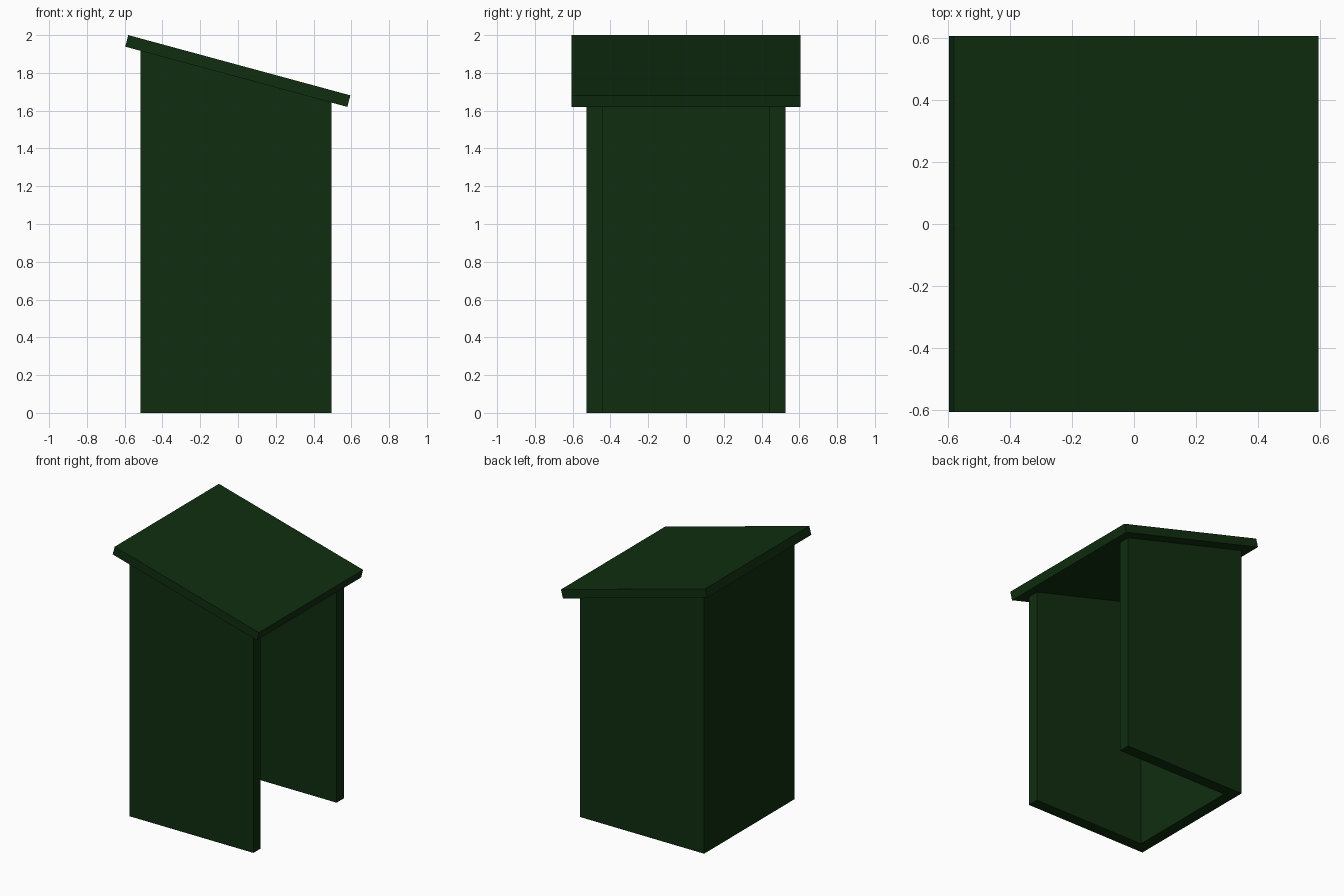
import bpy

if "Cube" in bpy.data.objects:
    bpy.data.objects.remove(bpy.data.objects["Cube"])

green = bpy.data.materials.new("dark green")
green.diffuse_color = (0.005, 0.027, 0.005, 1)
green.use_nodes = True
green.node_tree.nodes["Principled BSDF"].inputs["Base Color"].default_value = green.diffuse_color


def prism(name, profile, y0, y1):
    """Extrude an (x, z) profile, listed counter-clockwise from -y, between y0 and y1."""
    n = len(profile)
    verts = [(x, y, z) for y in (y0, y1) for x, z in profile]
    faces = [tuple(range(n)), tuple(reversed(range(n, 2 * n)))]
    faces += [(i, i + n, (i + 1) % n + n, (i + 1) % n) for i in range(n)]
    mesh = bpy.data.meshes.new(name)
    mesh.from_pydata(verts, [], faces)
    mesh.materials.append(green)
    obj = bpy.data.objects.new(name, mesh)
    bpy.context.collection.objects.link(obj)
    return obj


X0, X1 = -0.517, 0.495      # wall extent
HALF, T = 0.527, 0.085      # half width and wall thickness


def under_roof(x):
    return 1.939 - 0.2708 * (x + 0.597)


def wall_profile(x0, x1):
    return [(x0, 0), (x1, 0), (x1, under_roof(x1)), (x0, under_roof(x0))]


# two side walls and the closed end wall; the +x side stays open
prism("front_side_wall", wall_profile(X0, X1), -HALF, -HALF + T)
prism("back_side_wall", wall_profile(X0, X1), HALF - T, HALF)
prism("end_wall", wall_profile(X0, X0 + T), -HALF + T, HALF - T)

# sloping roof slab
prism("roof", [(-0.597, 1.939), (0.579, 1.62), (0.595, 1.681), (-0.581, 2.0)],
      -0.607, 0.607)
